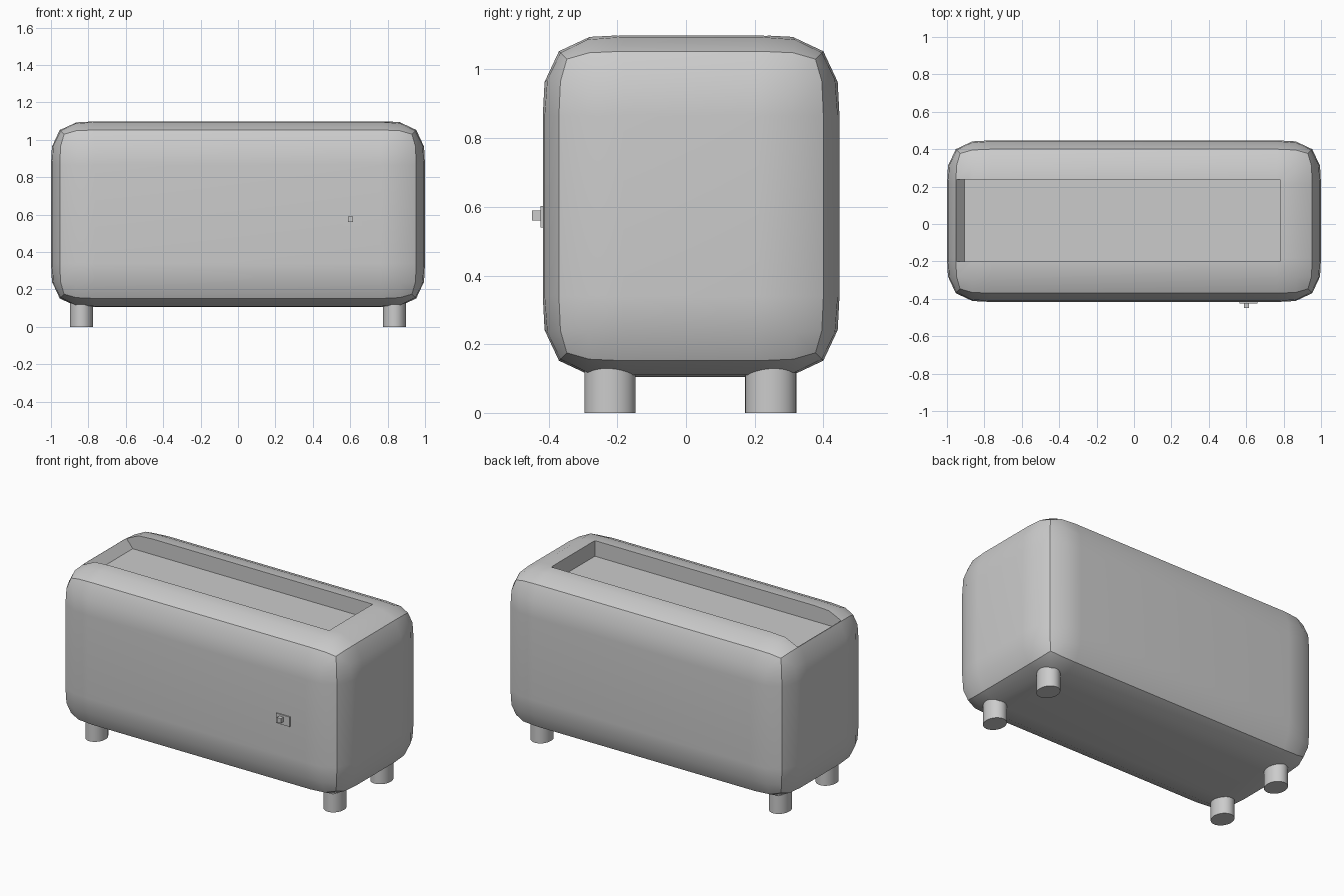
import bpy, bmesh
from mathutils import Matrix, Vector

if "Cube" in bpy.data.objects:
    bpy.data.objects.remove(bpy.data.objects["Cube"])


def add_object(name, bm):
    mesh = bpy.data.meshes.new(name)
    bm.to_mesh(mesh)
    bm.free()
    obj = bpy.data.objects.new(name, mesh)
    bpy.context.collection.objects.link(obj)
    return obj


def box(name, lo, hi):
    lo, hi = Vector(lo), Vector(hi)
    bm = bmesh.new()
    m = Matrix.Translation((lo + hi) / 2) @ Matrix.Diagonal((*(hi - lo), 1))
    bmesh.ops.create_cube(bm, size=1, matrix=m)
    return add_object(name, bm)


def select(obj):
    bpy.ops.object.select_all(action='DESELECT')
    obj.select_set(True)
    bpy.context.view_layer.objects.active = obj


# Rounded body
body = box("body", (-1, -0.417, 0.105), (1, 0.447, 1.1))
bevel = body.modifiers.new("round", 'BEVEL')
bevel.width = 0.235
bevel.segments = 4
bevel.profile = 0.64

# Slot cutter with a sloped left end
profile = [(-0.905, 1.0), (0.78, 1.0), (0.78, 1.3), (-1.15, 1.3)]
bm = bmesh.new()
face = bm.faces.new([bm.verts.new((x, -0.2, z)) for x, z in profile])
ext = bmesh.ops.extrude_face_region(bm, geom=[face])
bmesh.ops.translate(bm, vec=(0, 0.437, 0),
                    verts=[v for v in ext["geom"] if isinstance(v, bmesh.types.BMVert)])
bmesh.ops.recalc_face_normals(bm, faces=bm.faces)
cutter = add_object("slot_cutter", bm)
cutter.hide_render = True

# Cut the bread slot into the body
cut = body.modifiers.new("slot", 'BOOLEAN')
cut.operation = 'DIFFERENCE'
cut.solver = 'EXACT'
cut.object = cutter
select(body)
for name in ("round", "slot"):
    bpy.ops.object.modifier_apply(modifier=name)
bpy.data.objects.remove(cutter)
select(body)
bpy.ops.object.shade_smooth_by_angle(angle=0.6)

# Four slightly oval feet
for side, x in (("left", -0.837), ("right", 0.837)):
    for end, y in (("front", -0.221), ("back", 0.247)):
        bm = bmesh.new()
        m = Matrix.Translation((x, y, 0.08)) @ Matrix.Diagonal((0.062, 0.0745, 0.16, 1))
        bmesh.ops.create_cone(bm, cap_ends=True, segments=32, radius1=1,
                              radius2=1, depth=1, matrix=m)
        foot = add_object(f"{end}_{side}_foot", bm)
        select(foot)
        bpy.ops.object.shade_smooth_by_angle(angle=0.6)

# Lever plate and knob on the front
box("lever_plate", (0.563, -0.424, 0.54), (0.66, -0.405, 0.602))
box("lever_knob", (0.587, -0.449, 0.56), (0.615, -0.415, 0.59))
